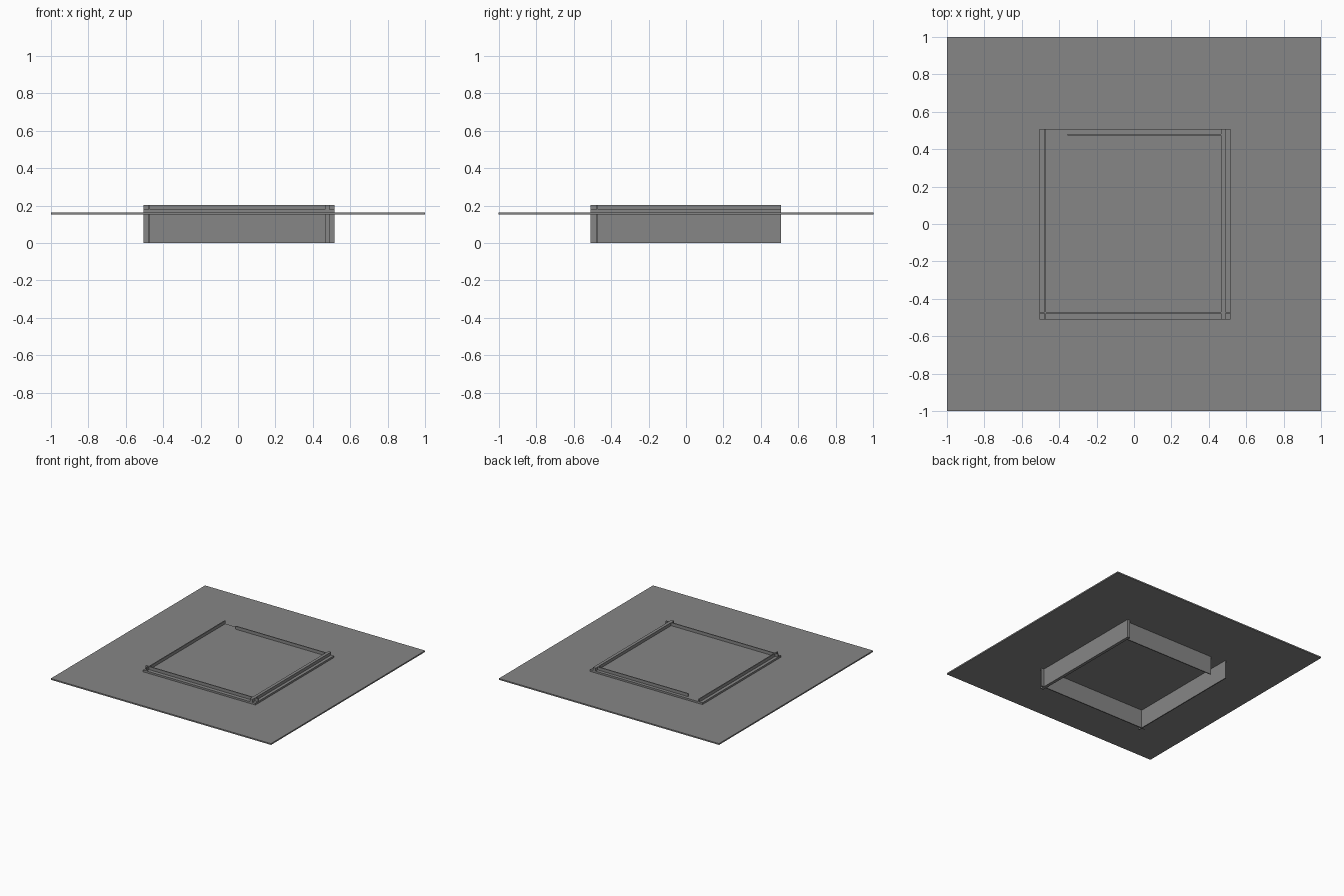
import bpy

if "Cube" in bpy.data.objects:
    bpy.data.objects.remove(bpy.data.objects["Cube"])

# One flat grey for the whole model
grey = bpy.data.materials.new("mid grey")
grey.diffuse_color = (0.24, 0.24, 0.24, 1.0)
grey.use_nodes = True
grey.node_tree.nodes["Principled BSDF"].inputs["Base Color"].default_value = grey.diffuse_color


def box(name, x, y, z):
    """Axis-aligned box from (min, max) ranges."""
    bpy.ops.mesh.primitive_cube_add(size=1, location=[sum(r) / 2 for r in (x, y, z)])
    ob = bpy.context.object
    ob.name = name
    ob.scale = [r[1] - r[0] for r in (x, y, z)]
    bpy.ops.object.transform_apply(location=False, rotation=False, scale=True)
    ob.data.materials.append(grey)
    return ob


WALL_Z = (0.0, 0.203)

# Wide thin sheet and the smaller slab lying on it
box("wide_sheet", (-1, 1), (-1, 1), (0.152, 0.163))
box("inner_slab", (-0.505, 0.515), (-0.51, 0.508), (0.163, 0.178))

# Thin walls passing through both; the ends overrun at the corners
box("left_wall", (-0.479, -0.471), (-0.51, 0.508), WALL_Z)
box("right_wall", (0.465, 0.49), (-0.51, 0.508), WALL_Z)
box("front_wall", (-0.505, 0.515), (-0.479, -0.471), WALL_Z)

# Back wall stops short, leaving a doorway at the left corner
box("back_wall", (-0.355, 0.466), (0.473, 0.481), WALL_Z)
